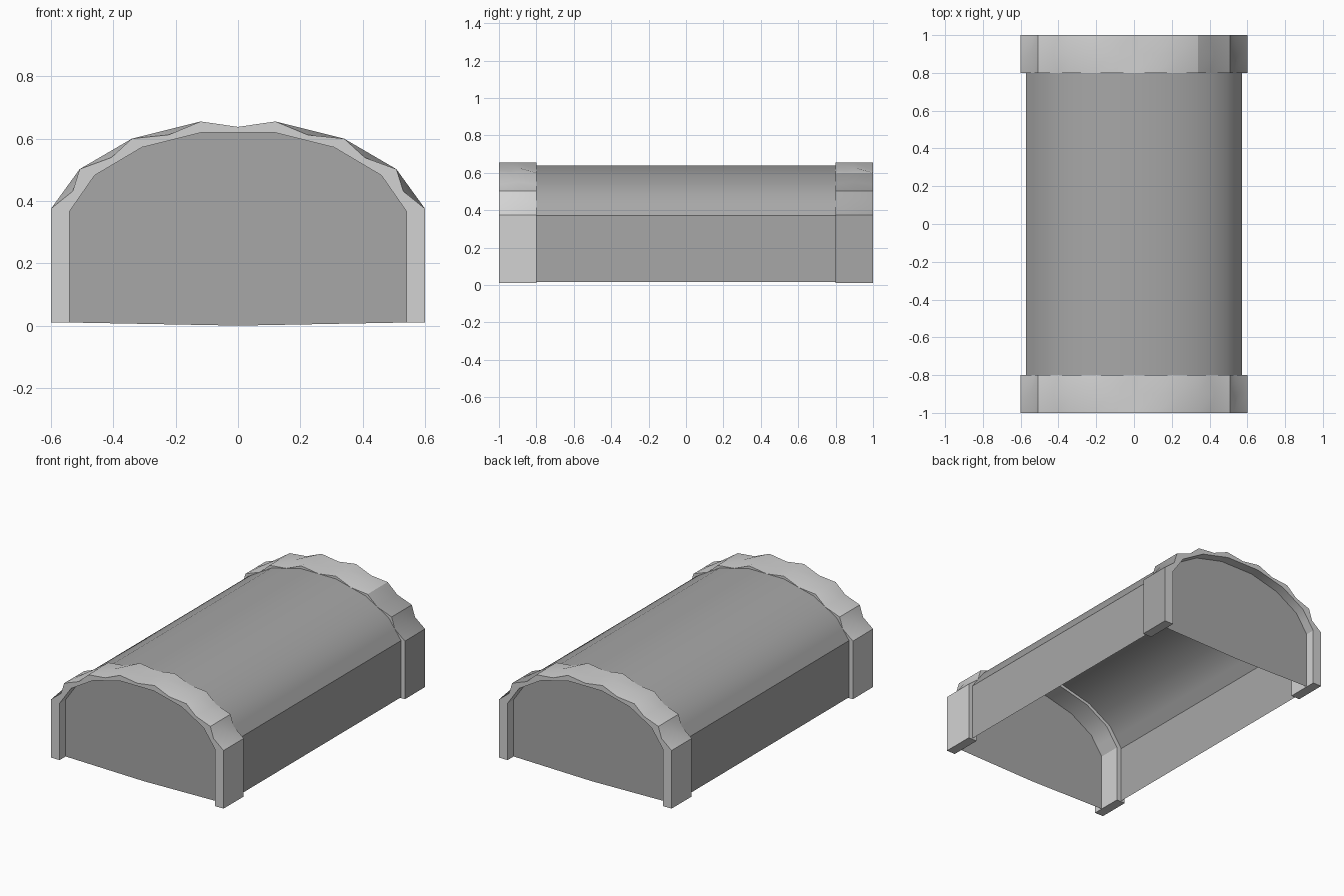
import bpy, bmesh, math

cube = bpy.data.objects.get("Cube")
if cube:
    bpy.data.objects.remove(cube, do_unlink=True)


def material(name, value):
    m = bpy.data.materials.new(name)
    m.use_nodes = True
    colour = (value, value, value, 1)
    m.diffuse_color = colour
    m.node_tree.nodes["Principled BSDF"].inputs["Base Color"].default_value = colour
    return m


light = material("light grey", 0.65)
grey = material("mid grey", 0.39)


def finish(name, bm, mats):
    bmesh.ops.recalc_face_normals(bm, faces=bm.faces)
    mesh = bpy.data.meshes.new(name)
    bm.to_mesh(mesh)
    bm.free()
    for m in mats:
        mesh.materials.append(m)
    ob = bpy.data.objects.new(name, mesh)
    bpy.context.collection.objects.link(ob)
    bpy.ops.object.select_all(action='DESELECT')
    ob.select_set(True)
    bpy.context.view_layer.objects.active = ob
    bpy.ops.object.shade_smooth_by_angle(angle=math.radians(30))
    return ob


def mirrored(half):
    """Full arch, left to right, from its right half (bottom to top)."""
    return [(-x, z) for x, z in half] + half[::-1]


def with_midpoints(pts):
    """Insert a midpoint in every segment of the curved part."""
    out = [pts[0]]
    for a, b in zip(pts[1:-2], pts[2:-1]):
        out += [a, ((a[0] + b[0]) / 2, (a[1] + b[1]) / 2)]
    return out + pts[-2:]


# Arch profiles: outer rim, inner rim, and the vault halfway between
outer_half = [(0.6, 0.01), (0.6, 0.375), (0.508, 0.502), (0.34, 0.6), (0.12, 0.655)]
inner_half = [(0.54, 0.01), (0.54, 0.367), (0.46, 0.482), (0.308, 0.572), (0.115, 0.62)]
vault_half = [((a[0] + b[0]) / 2 + 0.003, (a[1] + b[1]) / 2)
              for a, b in zip(outer_half, inner_half)]
outer, inner, vault = (with_midpoints(mirrored(h))
                       for h in (outer_half, inner_half, vault_half))
top = len(outer) // 2

# End arches: rims notched down to the vault between the main points
for name, y0, y1 in (("front_arch", -1, -0.8), ("back_arch", 0.8, 1)):
    bm = bmesh.new()
    rings = []
    for i, (o, n, v) in enumerate(zip(outer, inner, vault)):
        notch = 1 < i < len(outer) - 2 and i % 2 == 0
        edge = v if notch else o
        crown = v if i == top else o
        section = [(edge, y0), (crown, (y0 + y1) / 2), (edge, y1), (n, y1), (n, y0)]
        rings.append([bm.verts.new((p[0], y, p[1])) for p, y in section])
    for i, (a, b) in enumerate(zip(rings, rings[1:])):
        for k in range(5):
            j = (k + 1) % 5
            f = bm.faces.new((a[k], a[j], b[j], b[k]))
            # Outer cladding on the left haunch of the back arch is darker
            if name == "back_arch" and k < 2 and f.calc_center_median().x > 0.34:
                f.material_index = 1
    bm.faces.new(rings[0])
    bm.faces.new(rings[-1])
    finish(name, bm, [light, grey])

# Vaulted hall: an open sheet between the arches
bm = bmesh.new()
rows = [[bm.verts.new((x, y, max(z, 0.015))) for x, z in vault] for y in (-0.8, 0.8)]
for i in range(len(vault) - 1):
    bm.faces.new((rows[0][i], rows[0][i + 1], rows[1][i + 1], rows[1][i]))
finish("vaulted_hall", bm, [grey])

# Recessed end walls, bottom edge sagging slightly in the middle
for name, y in (("front_wall", -0.94), ("back_wall", 0.94)):
    bm = bmesh.new()
    pts = mirrored(inner_half) + [(0, 0)]
    bm.faces.new([bm.verts.new((x, y, z)) for x, z in pts])
    wall = finish(name, bm, [grey])
    if wall.data.polygons[0].normal.y * y < 0:
        wall.data.flip_normals()
